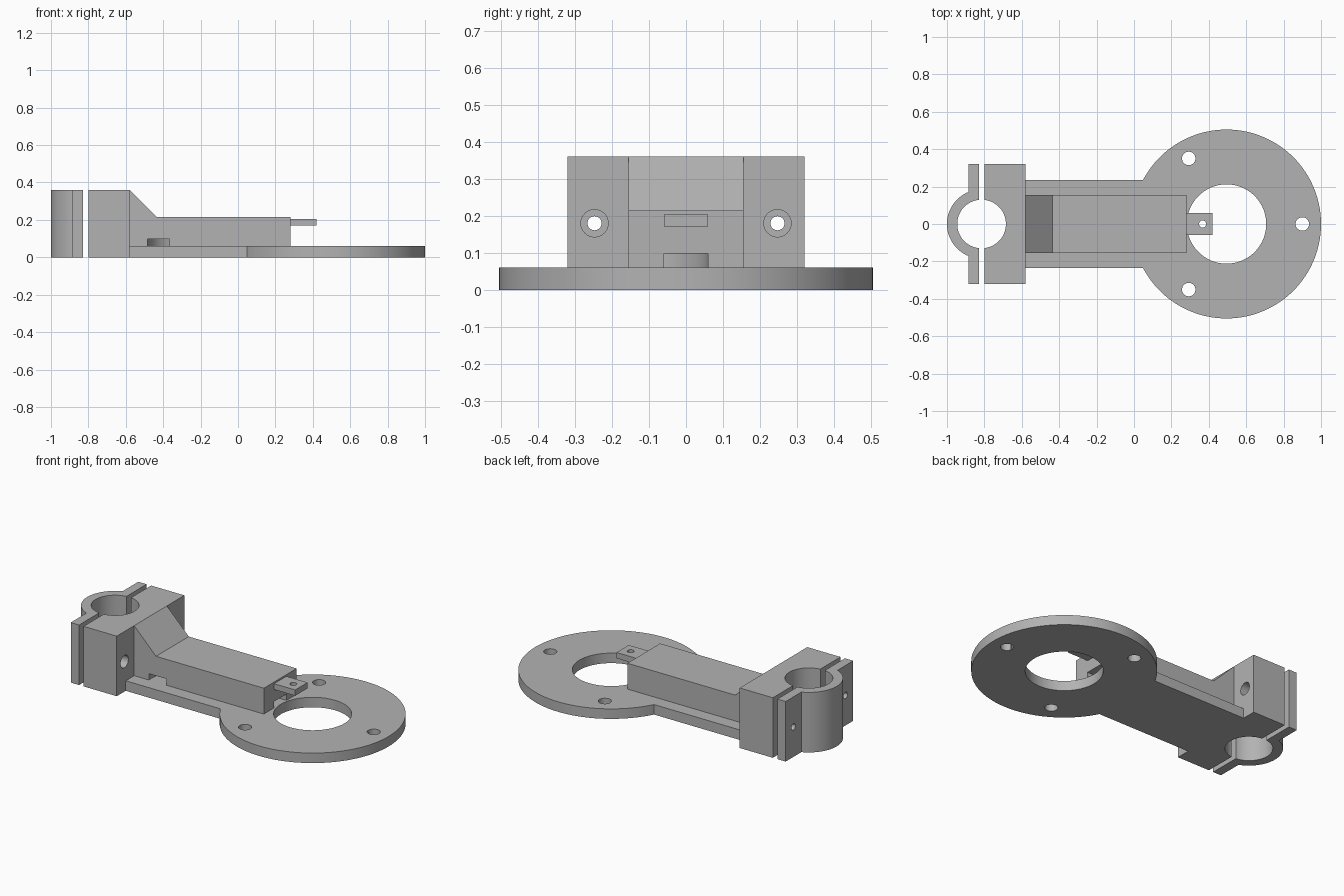
import bpy, bmesh
from math import sin, cos, pi, acos, asin, radians

cube = bpy.data.objects.get("Cube")
if cube:
    bpy.data.objects.remove(cube, do_unlink=True)

grey = bpy.data.materials.new("plain grey")
grey.use_nodes = True
grey.diffuse_color = (0.45, 0.45, 0.45, 1)
grey.node_tree.nodes["Principled BSDF"].inputs["Base Color"].default_value = grey.diffuse_color


def arc(cx, cy, r, start, end, n=64):
    """Points along an arc, angles in radians."""
    return [(cx + r * cos(start + (end - start) * i / n),
             cy + r * sin(start + (end - start) * i / n)) for i in range(n + 1)]


def circle(cx, cy, r, n=64):
    return arc(cx, cy, r, 0, 2 * pi, n)[:-1]


def rect(x0, x1, y0, y1):
    return [(x0, y0), (x1, y0), (x1, y1), (x0, y1)]


def prism(name, outline, low, high, axis="z"):
    """Extrude a flat outline along one axis."""
    place = {"x": lambda a, b, h: (h, a, b),
             "y": lambda a, b, h: (a, h, b),
             "z": lambda a, b, h: (a, b, h)}[axis]
    bm = bmesh.new()
    ends = [[bm.verts.new(place(a, b, h)) for a, b in outline] for h in (low, high)]
    for ring in ends:
        bm.faces.new(ring)
    for i in range(len(outline)):
        j = (i + 1) % len(outline)
        bm.faces.new((ends[0][i], ends[0][j], ends[1][j], ends[1][i]))
    bmesh.ops.recalc_face_normals(bm, faces=bm.faces)
    mesh = bpy.data.meshes.new(name)
    bm.to_mesh(mesh)
    bm.free()
    mesh.materials.append(grey)
    ob = bpy.data.objects.new(name, mesh)
    bpy.context.collection.objects.link(ob)
    return ob


def activate(ob):
    bpy.ops.object.select_all(action="DESELECT")
    ob.select_set(True)
    bpy.context.view_layer.objects.active = ob


def cut(ob, *cutters):
    """Subtract each cutter, then discard it."""
    for c in cutters:
        activate(ob)
        mod = ob.modifiers.new("cut", "BOOLEAN")
        mod.operation, mod.solver, mod.object = "DIFFERENCE", "EXACT", c
        bpy.ops.object.modifier_apply(modifier=mod.name)
        bpy.data.objects.remove(c, do_unlink=True)


# Main dimensions
RING_X, RING_R, ARM_Y, PLATE_Z = 0.495, 0.505, 0.235, 0.06
BORE_X, BORE_R, CAP_R = -0.815, 0.13, 0.185
BLOCK_X, CLAMP_Y, CLAMP_Z = -0.58, 0.32, 0.36
BOX_Y, BOX_Z, BOX_END = 0.155, 0.215, 0.28

# Base plate: round flange merging into a straight arm
a = pi - asin(ARM_Y / RING_R)
base = prism("base_plate", arc(RING_X, 0, RING_R, -a, a, 128)
             + [(BLOCK_X, ARM_Y), (BLOCK_X, -ARM_Y)], 0, PLATE_Z)
cut(base, prism("centre_hole", circle(RING_X, 0, 0.212, 96), -1, 1),
    *[prism("bolt_hole", circle(RING_X + 0.405 * cos(t), 0.405 * sin(t), 0.036, 32), -1, 1)
      for t in (0, 2 * pi / 3, -2 * pi / 3)])


def bore():
    return prism("bore", circle(BORE_X, 0, BORE_R, 96), -1, 1)


def screw_holes(r, low, high):
    return [prism("screw_hole", circle(s * 0.247, 0.18, r, 32), low, high, "x") for s in (-1, 1)]


# Fixed half of the clamp, with counterbored screw holes
block = prism("clamp_block", rect(-0.80, BLOCK_X, -CLAMP_Y, CLAMP_Y), 0, CLAMP_Z)
cut(block, bore(), *screw_holes(0.019, -2, 1), *screw_holes(0.037, -0.68, 1))

# Removable half: rounded saddle with two ears
ear_back, ear_front = -0.885, -0.83
b = acos((ear_back - BORE_X) / CAP_R)
cap = prism("clamp_cap", [(ear_front, -CLAMP_Y), (ear_front, CLAMP_Y), (ear_back, CLAMP_Y)]
            + arc(BORE_X, 0, CAP_R, b, 2 * pi - b) + [(ear_back, -CLAMP_Y)], 0, CLAMP_Z)
cut(cap, bore(), *screw_holes(0.019, -2, 1))

# Raised housing with a ramp up to the clamp
housing = prism("arm_housing", [(BLOCK_X, PLATE_Z), (BOX_END, PLATE_Z), (BOX_END, BOX_Z),
                                (-0.435, BOX_Z), (BLOCK_X, CLAMP_Z)], -BOX_Y, BOX_Y, "y")

# Curved cable channel from the housing end out through its front side
half, bend, x_in, x_out = 0.059, 0.06, -0.365, -0.483
cx, cy = x_in + bend, -half - bend
channel = ([(1, -half), (1, half)] + arc(cx, cy, bend + 2 * half, pi / 2, pi, 32)
           + [(x_out, -0.5), (x_in, -0.5)] + arc(cx, cy, bend, pi, pi / 2, 32))
cut(housing, prism("channel", channel, 0, 0.098))

# Small tab with a pin hole
tab = prism("end_tab", rect(BOX_END, 0.42, -0.058, 0.058), 0.17, 0.205)
cut(tab, prism("pin_hole", circle(0.367, 0, 0.019, 32), -1, 1))

for ob in (base, block, cap, housing, tab):
    activate(ob)
    bpy.ops.object.shade_smooth_by_angle(angle=radians(30))
